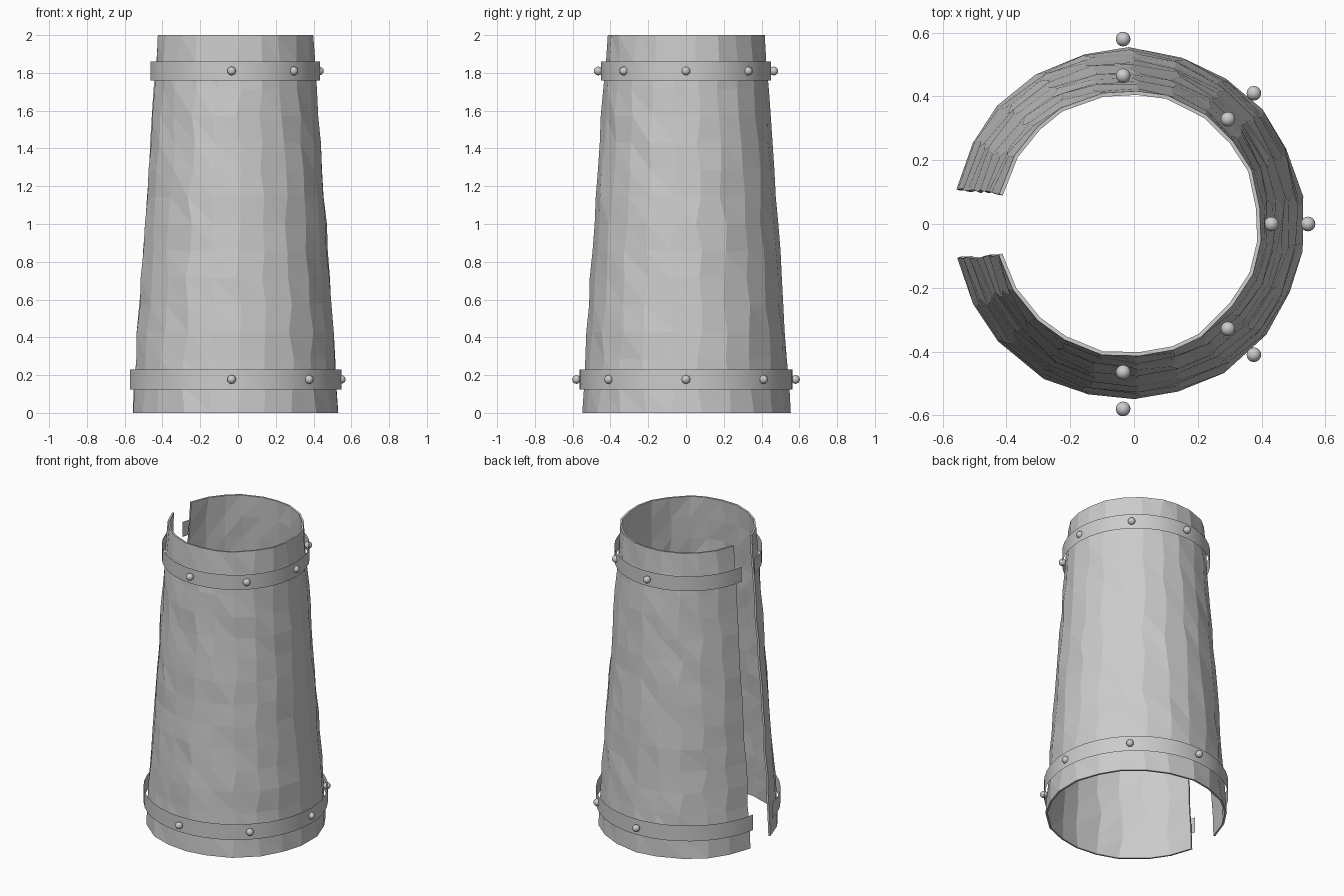
import bpy, bmesh, math, random

random.seed(4)
if "Cube" in bpy.data.objects:
    bpy.data.objects.remove(bpy.data.objects["Cube"])

steel = bpy.data.materials.new("steel grey")
steel.use_nodes = True
COLOUR = (0.6, 0.6, 0.6, 1)
steel.diffuse_color = COLOUR
steel.node_tree.nodes["Principled BSDF"].inputs["Base Color"].default_value = COLOUR

CENTRE = -0.017
PROFILE = [(0, 0.551), (0.4, 0.528), (1.0, 0.486), (1.4, 0.458), (2.0, 0.418)]


def radius_at(z):
    for (z0, r0), (z1, r1) in zip(PROFILE, PROFILE[1:]):
        if z <= z1:
            return r0 + (r1 - r0) * (z - z0) / (z1 - z0)
    return PROFILE[-1][1]


def make_object(name, bm):
    mesh = bpy.data.meshes.new(name)
    bm.to_mesh(mesh)
    bm.free()
    obj = bpy.data.objects.new(name, mesh)
    bpy.context.collection.objects.link(obj)
    mesh.materials.append(steel)
    return obj


def open_tube(name, cols, rows, point, split=False):
    """Sheet wrapped round z, open towards -x; point(u, v) gives each corner."""
    bm = bmesh.new()
    grid = [[bm.verts.new(point(i / cols, j / rows)) for i in range(cols + 1)]
            for j in range(rows + 1)]
    for j in range(rows):
        for i in range(cols):
            a, b = grid[j][i], grid[j][i + 1]
            d, c = grid[j + 1][i], grid[j + 1][i + 1]
            if split:
                bm.faces.new((a, b, d))
                bm.faces.new((b, c, d))
            else:
                bm.faces.new((a, b, c, d))
    return make_object(name, bm)


# Hammered sheet: tapering, faceted, with a slit that widens in angle upward
def shell_point(u, v):
    z = 2 * v
    gap = math.radians(11.5 + 2 * v)
    inner = 0 < u < 1
    shift = random.uniform(-0.035, 0.035) if inner else random.uniform(-0.01, 0.01)
    angle = -math.pi + gap + u * (2 * math.pi - 2 * gap) + shift
    r = radius_at(z) + random.uniform(-0.004, 0.005)
    return CENTRE + r * math.cos(angle), r * math.sin(angle), z


shell = open_tube("shell", 21, 14, shell_point, split=True)
solid = shell.modifiers.new("thickness", "SOLIDIFY")
solid.thickness = 0.012
solid.offset = -1


# Thin upright bands with a row of rivets over the closed side
def band(name, z0, z1, radius, gap_degrees):
    gap = math.radians(gap_degrees)

    def point(u, v):
        angle = -math.pi + gap + u * (2 * math.pi - 2 * gap)
        return (CENTRE + radius * math.cos(angle), radius * math.sin(angle),
                z0 + (z1 - z0) * v)

    obj = open_tube(name, 40, 1, point)
    obj.data.shade_smooth()


def rivets(name, z, radius, centre_x):
    for k in range(-2, 3):
        angle = k * math.pi / 4
        bm = bmesh.new()
        bmesh.ops.create_uvsphere(bm, u_segments=16, v_segments=10, radius=0.023)
        obj = make_object(f"{name}_{k + 3}", bm)
        obj.location = (centre_x + radius * math.cos(angle), radius * math.sin(angle), z)
        obj.data.shade_smooth()


band("lower_band", 0.125, 0.23, 0.564, 10.5)
band("upper_band", 1.76, 1.86, 0.452, 9)
rivets("lower_rivet", 0.177, 0.58, -0.034)
rivets("upper_rivet", 1.81, 0.465, -0.034)
